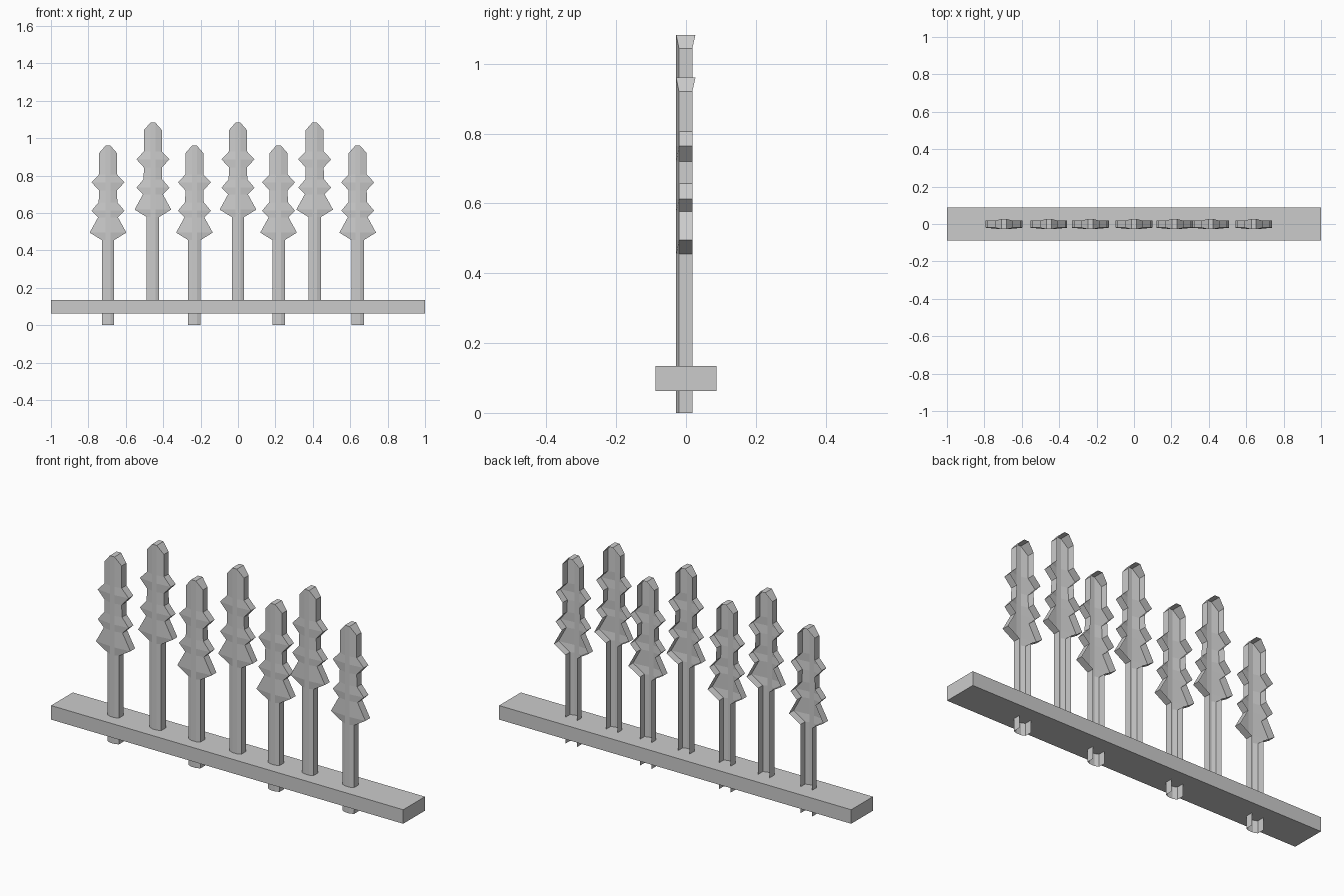
import bpy, bmesh

if "Cube" in bpy.data.objects:
    bpy.data.objects.remove(bpy.data.objects["Cube"])

# Picket outline: (height, half width), from foot to shoulder and tip
PROFILE = [(0.0, 0.033), (0.455, 0.033), (0.495, 0.098), (0.577, 0.053),
           (0.612, 0.088), (0.657, 0.05), (0.72, 0.048), (0.764, 0.088),
           (0.806, 0.048), (0.92, 0.048), (0.96, 0.013)]
RIDGE = 0.013          # half width of the raised front flat
FRONT, EDGE, BACK, TIP_BACK = -0.028, -0.02, 0.018, 0.027


def section(bm, z, w, tip):
    """Open-backed channel section, running back - front - back."""
    edge, back = (FRONT, TIP_BACK) if tip else (EDGE, BACK)
    pts = [(-w, back), (-w, edge), (-RIDGE, FRONT),
           (RIDGE, FRONT), (w, edge), (w, back)]
    return [bm.verts.new((x, y, z)) for x, y in pts]


# Shared picket mesh: front shell and side walls, open at the back
bm = bmesh.new()
rows = [section(bm, z, w, i == len(PROFILE) - 1)
        for i, (z, w) in enumerate(PROFILE)]
for a, b in zip(rows, rows[1:]):
    for i in range(5):
        bm.faces.new((a[i], a[i + 1], b[i + 1], b[i]))
bm.faces.new(rows[-1])
bmesh.ops.remove_doubles(bm, verts=bm.verts[:], dist=1e-5)
picket_mesh = bpy.data.meshes.new("picket")
bm.to_mesh(picket_mesh)
bm.free()

# Pickets: alternate low (through the rail) and raised
for i, x in enumerate([-0.695, -0.455, -0.233, 0.0, 0.217, 0.41, 0.64]):
    ob = bpy.data.objects.new(f"picket_{i + 1}", picket_mesh)
    ob.location = (x, 0, 0.123 if i % 2 else 0)
    bpy.context.collection.objects.link(ob)

# Base rail
bpy.ops.mesh.primitive_cube_add(size=1, location=(0, 0, 0.099))
rail = bpy.context.object
rail.name = "base_rail"
rail.scale = (2, 0.176, 0.072)
bpy.ops.object.transform_apply(location=False, rotation=False, scale=True)
